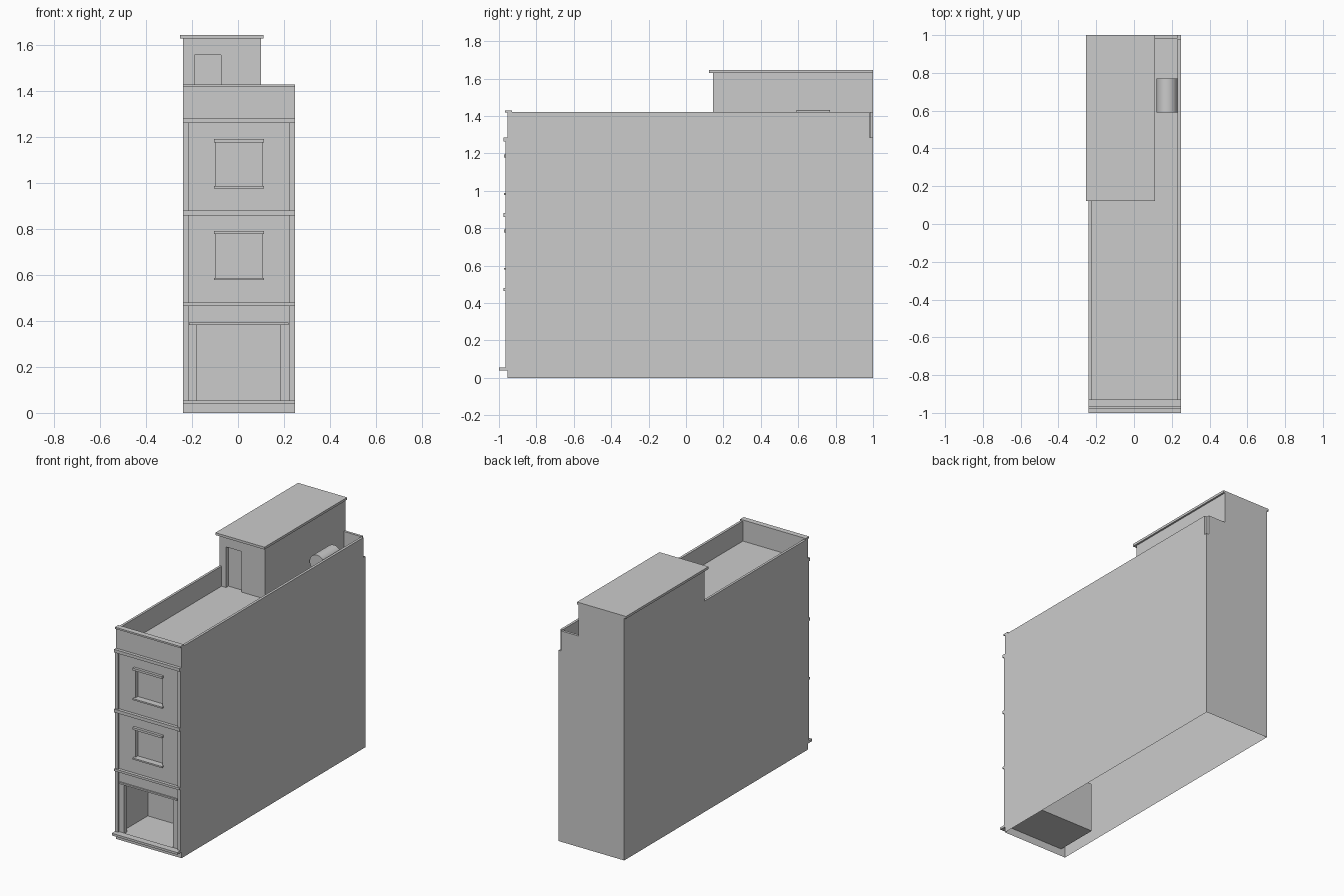
import bpy, bmesh, math
from mathutils import Matrix

if "Cube" in bpy.data.objects:
    bpy.data.objects.remove(bpy.data.objects["Cube"])


def finish(name, bm):
    me = bpy.data.meshes.new(name)
    bmesh.ops.remove_doubles(bm, verts=bm.verts, dist=1e-5)
    bm.to_mesh(me)
    bm.free()
    ob = bpy.data.objects.new(name, me)
    bpy.context.collection.objects.link(ob)
    return ob


def quad(bm, *pts):
    bm.faces.new([bm.verts.new(p) for p in pts])


def box(name, x, y, z):
    bm = bmesh.new()
    bmesh.ops.create_cube(bm, size=1)
    for v in bm.verts:
        for i, (a, b) in enumerate((x, y, z)):
            v.co[i] = a if v.co[i] < 0 else b
    return finish(name, bm)


def shell(bm, x, y, z):
    """Right, back, left and top faces; front is added separately, bottom stays open."""
    (a, b), (c, d), (e, f) = x, y, z
    quad(bm, (b, c, e), (b, d, e), (b, d, f), (b, c, f))
    quad(bm, (b, d, e), (a, d, e), (a, d, f), (b, d, f))
    quad(bm, (a, d, e), (a, c, e), (a, c, f), (a, d, f))
    quad(bm, (a, c, f), (b, c, f), (b, d, f), (a, d, f))


def front_wall(bm, x, y, z, holes):
    """Flat front wall with recessed openings (x0, x1, z0, z1, depth)."""
    xs = sorted({*x, *(v for h in holes for v in h[:2])})
    zs = sorted({*z, *(v for h in holes for v in h[2:4])})
    for a, b in zip(xs, xs[1:]):
        for c, d in zip(zs, zs[1:]):
            mx, mz = (a + b) / 2, (c + d) / 2
            if not any(h[0] < mx < h[1] and h[2] < mz < h[3] for h in holes):
                quad(bm, (a, y, c), (b, y, c), (b, y, d), (a, y, d))
    for a, b, c, d, depth in holes:
        k = y + depth
        quad(bm, (a, k, c), (b, k, c), (b, k, d), (a, k, d))
        quad(bm, (a, y, c), (b, y, c), (b, k, c), (a, k, c))
        quad(bm, (a, k, d), (b, k, d), (b, y, d), (a, y, d))
        quad(bm, (a, y, c), (a, k, c), (a, k, d), (a, y, d))
        quad(bm, (b, k, c), (b, y, c), (b, y, d), (b, k, d))


L, R, F, B = -0.24, 0.248, -0.955, 1.0
ROOF, TOP = 1.285, 1.42
WIN = (-0.095, 0.105)
FLOORS = (0.588, 0.988)

# Main building: open-bottomed shell with shopfront and window recesses
bm = bmesh.new()
shell(bm, (L, R), (F, B), (0, ROOF))
front_wall(bm, (L, R), F, (0, ROOF),
           [(-0.21, 0.217, 0.05, 0.387, 0.295)] + [(*WIN, z, z + 0.195, 0.025) for z in FLOORS])
finish("building_body", bm)

# Roof parapet
box("parapet_front", (L, R), (F, -0.935), (ROOF, TOP))
box("parapet_front_cap", (L, R), (-0.967, -0.93), (TOP - 0.001, 1.43))
box("parapet_left", (L, -0.224), (-0.935, 0.145), (ROOF, TOP))
box("parapet_right", (0.231, R), (-0.935, 0.98), (ROOF, TOP))
box("parapet_back", (0.10, 0.231), (0.983, B), (ROOF, TOP))

# Rooftop room with recessed door and overhanging slab
bm = bmesh.new()
shell(bm, (L, 0.10), (0.145, B), (ROOF, 1.632))
front_wall(bm, (L, 0.10), 0.145, (ROOF, 1.632), [(-0.19, -0.075, ROOF, 1.558, 0.025)])
finish("rooftop_room", bm)
box("rooftop_slab", (-0.253, 0.112), (0.122, B), (1.63, 1.646))

# Water tank lying on two cradles
bm = bmesh.new()
bmesh.ops.create_cone(bm, cap_ends=True, segments=32, radius1=0.055, radius2=0.055, depth=0.18,
                      matrix=Matrix.Translation((0.175, 0.68, 1.376)) @ Matrix.Rotation(math.pi / 2, 4, 'X'))
tank = finish("water_tank", bm)
bpy.context.view_layer.objects.active = tank
tank.select_set(True)
bpy.ops.object.shade_smooth_by_angle(angle=math.radians(40))
for i, y in enumerate((0.63, 0.73)):
    box(f"tank_cradle_{i}", (0.15, 0.20), (y - 0.01, y + 0.01), (ROOF, 1.33))

# Facade: pilasters, string courses and entrance step
for side, x in (("left", (L, -0.216)), ("right", (0.224, R))):
    box(f"pilaster_{side}", x, (-0.966, F), (0.055, 1.265))
for i, (z0, z1) in enumerate(((0.465, 0.48), (0.86, 0.882), (1.263, 1.284))):
    box(f"string_course_{i}", (L, R), (-0.976, F), (z0, z1))
box("entrance_step", (L, R), (-1.0, F), (0.04, 0.055))

# Shopfront posts and lintel
for side, x in (("left", (-0.21, -0.18)), ("right", (0.185, 0.217))):
    box(f"shop_post_{side}", x, (-0.953, -0.925), (0.05, 0.387))
box("shop_lintel", (-0.213, 0.219), (-0.964, F), (0.382, 0.393))

# Window lintels and sills
for i, z in enumerate(FLOORS):
    box(f"window_lintel_{i}", (-0.104, 0.114), (-0.973, F), (z + 0.19, z + 0.205))
    box(f"window_sill_{i}", (-0.104, 0.114), (-0.973, F), (z - 0.01, z))
